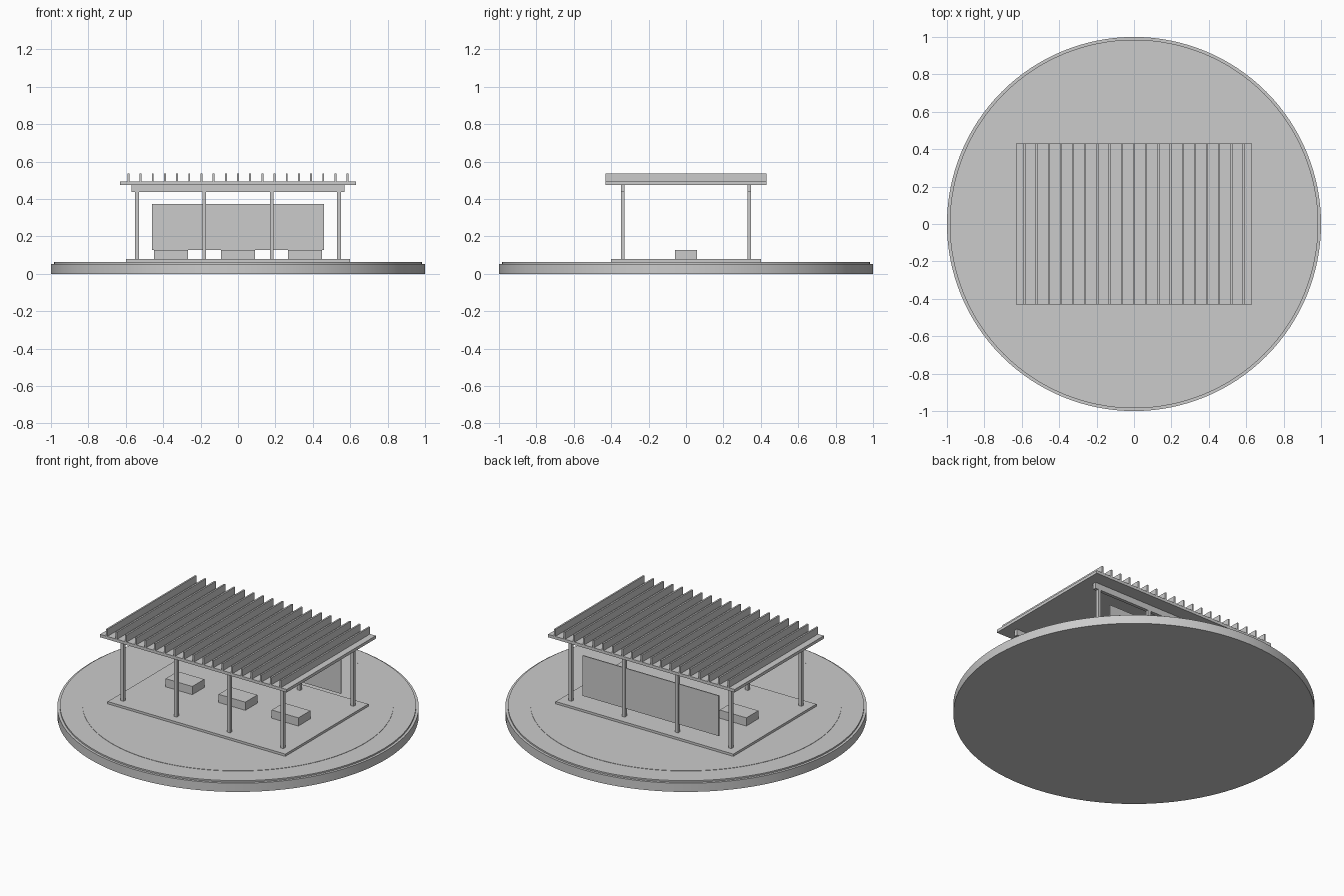
import bpy
import math

default = bpy.data.objects.get("Cube")
if default:
    bpy.data.objects.remove(default, do_unlink=True)

# Single flat colour
grey = bpy.data.materials.new("light_grey")
grey.use_nodes = True
colour = (0.6, 0.6, 0.6, 1.0)
grey.diffuse_color = colour
grey.node_tree.nodes["Principled BSDF"].inputs["Base Color"].default_value = colour


def box(name, x, y, z):
    """Box spanning the (low, high) ranges on each axis."""
    bpy.ops.mesh.primitive_cube_add(size=1)
    ob = bpy.context.object
    ob.name = name
    ob.location = [(a + b) / 2 for a, b in (x, y, z)]
    ob.scale = [b - a for a, b in (x, y, z)]
    bpy.ops.object.transform_apply(location=True, scale=True)
    ob.data.materials.append(grey)
    return ob


def disc(name, radius, low, high):
    """Solid round slab with a smooth rim."""
    bpy.ops.mesh.primitive_cylinder_add(
        vertices=128, radius=radius, depth=high - low, location=(0, 0, (low + high) / 2))
    ob = bpy.context.object
    ob.name = name
    ob.data.materials.append(grey)
    bpy.ops.object.shade_smooth_by_angle(angle=math.radians(30))
    return ob


def around(centre, half):
    return (centre - half, centre + half)


# Round ground in stepped layers
disc("ground_base", 1.0, 0.0, 0.053)
disc("ground_border", 0.985, 0.053, 0.062)
disc("ground_inner", 0.86, 0.062, 0.064)

# Floor platform
FLOOR = 0.078
box("floor_platform", around(0, 0.6), around(0, 0.4), (0.06, FLOOR))

# Posts and long beams at front and back
POST_Y = 0.338
for side, y in (("front", -POST_Y), ("back", POST_Y)):
    for i in range(4):
        x = -0.54 + i * 0.36
        box(f"{side}_post_{i + 1}", around(x, 0.01), around(y, 0.01), (FLOOR, 0.437))
    box(f"{side}_beam", around(0, 0.57), around(y, 0.01), (0.437, 0.474))

# Roof slab with upright slats
box("roof_slab", around(0, 0.63), around(0, 0.43), (0.474, 0.492))
for i in range(19):
    x = (i - 9) * 0.0651
    box(f"roof_slat_{i + 1}", around(x, 0.005), around(0, 0.43), (0.492, 0.535))

# Thin screen between the back posts
box("back_panel", around(0, 0.46), around(POST_Y, 0.003), (0.128, 0.374))

# Row of benches
for i in range(3):
    x = (i - 1) * 0.358
    box(f"bench_{i + 1}", around(x, 0.09), around(0, 0.058), (FLOOR, 0.128))
